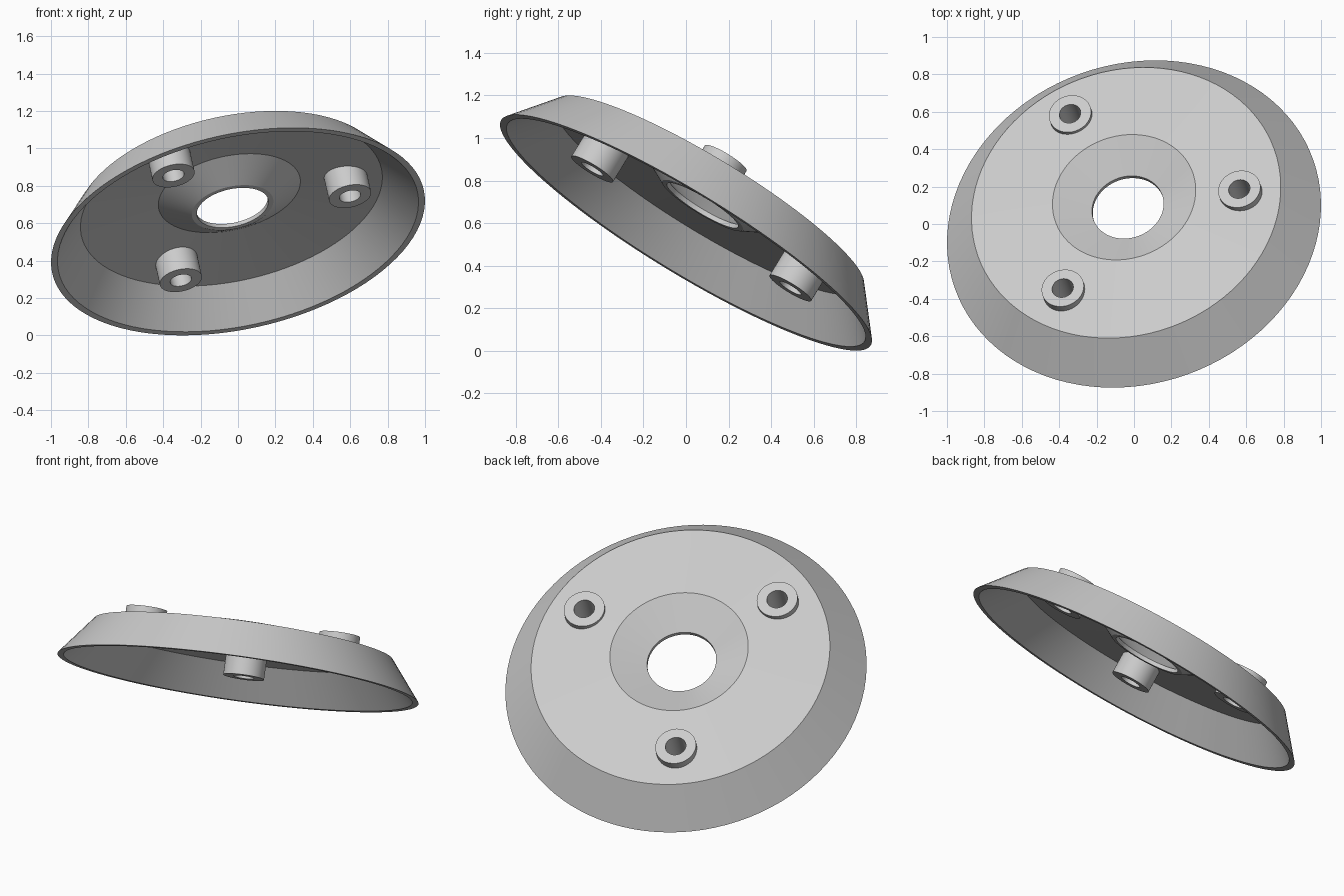
import bpy, bmesh, math
from mathutils import Matrix, Vector

if "Cube" in bpy.data.objects:
    bpy.data.objects.remove(bpy.data.objects["Cube"], do_unlink=True)

grey = bpy.data.materials.new("light_grey")
grey.use_nodes = True
colour = (0.6, 0.6, 0.6, 1)
grey.diffuse_color = colour
grey.node_tree.nodes["Principled BSDF"].inputs["Base Color"].default_value = colour

# Tilted frame: the axis of the dish, and the direction of the first boss
axis = Vector((-0.189, 0.511, 0.838)).normalized()
side = Vector((0.98, 0.067, 0.18))
side = (side - axis * side.dot(axis)).normalized()
frame = Matrix((side, axis.cross(side), axis)).transposed().to_4x4()
frame.translation = (0, 0, 0.555)


def lathe(name, profile, segments, centres=((0, 0),)):
    """Revolve a closed (radius, height) profile about each centre."""
    bm = bmesh.new()
    for cx, cy in centres:
        rings = []
        for r, h in profile:
            angles = [2 * math.pi * i / segments for i in range(segments)]
            rings.append([bm.verts.new((cx + r * math.cos(a), cy + r * math.sin(a), h))
                          for a in angles])
        for k, ring in enumerate(rings):
            after = rings[(k + 1) % len(rings)]
            for i in range(segments):
                j = (i + 1) % segments
                bm.faces.new((ring[i], ring[j], after[j], after[i]))
    bmesh.ops.recalc_face_normals(bm, faces=bm.faces)
    mesh = bpy.data.meshes.new(name)
    bm.to_mesh(mesh)
    bm.free()
    mesh.materials.append(grey)
    obj = bpy.data.objects.new(name, mesh)
    bpy.context.collection.objects.link(obj)
    obj.matrix_world = frame
    bpy.ops.object.select_all(action="DESELECT")
    obj.select_set(True)
    bpy.context.view_layer.objects.active = obj
    bpy.ops.object.shade_smooth_by_angle(angle=math.radians(20))
    return obj


# Dish: flared rim, shallow cone top, sunken centre with a hole
dish = lathe("dish", [
    (1.018, 0), (0.842, 0.222), (0.39, 0.28), (0.195, 0.175),
    (0.195, 0.152), (0.222, 0.152), (0.387, 0.245), (0.822, 0.187), (0.983, 0),
], 96)

# Three hollow bosses through the plate
spots = [(0.628 * math.cos(a), 0.628 * math.sin(a))
         for a in (0, 2 * math.pi / 3, 4 * math.pi / 3)]
lathe("bosses", [(0.115, 0.09), (0.115, 0.283), (0.058, 0.283), (0.058, 0.09)], 48, spots)

# Openings in the plate, so the bores stay clear
cutter = bpy.data.meshes.new("boss_cutter")
bm = bmesh.new()
for x, y in spots:
    bmesh.ops.create_cone(bm, cap_ends=True, segments=32, radius1=0.09, radius2=0.09,
                          depth=0.4, matrix=Matrix.Translation((x, y, 0.2)))
bm.to_mesh(cutter)
bm.free()
cutter_obj = bpy.data.objects.new("boss_cutter", cutter)
bpy.context.collection.objects.link(cutter_obj)
cutter_obj.matrix_world = frame
cutter_obj.hide_render = True
cutter_obj.display_type = "WIRE"
cut = dish.modifiers.new("boss_openings", "BOOLEAN")
cut.operation = "DIFFERENCE"
cut.solver = "EXACT"
cut.object = cutter_obj
